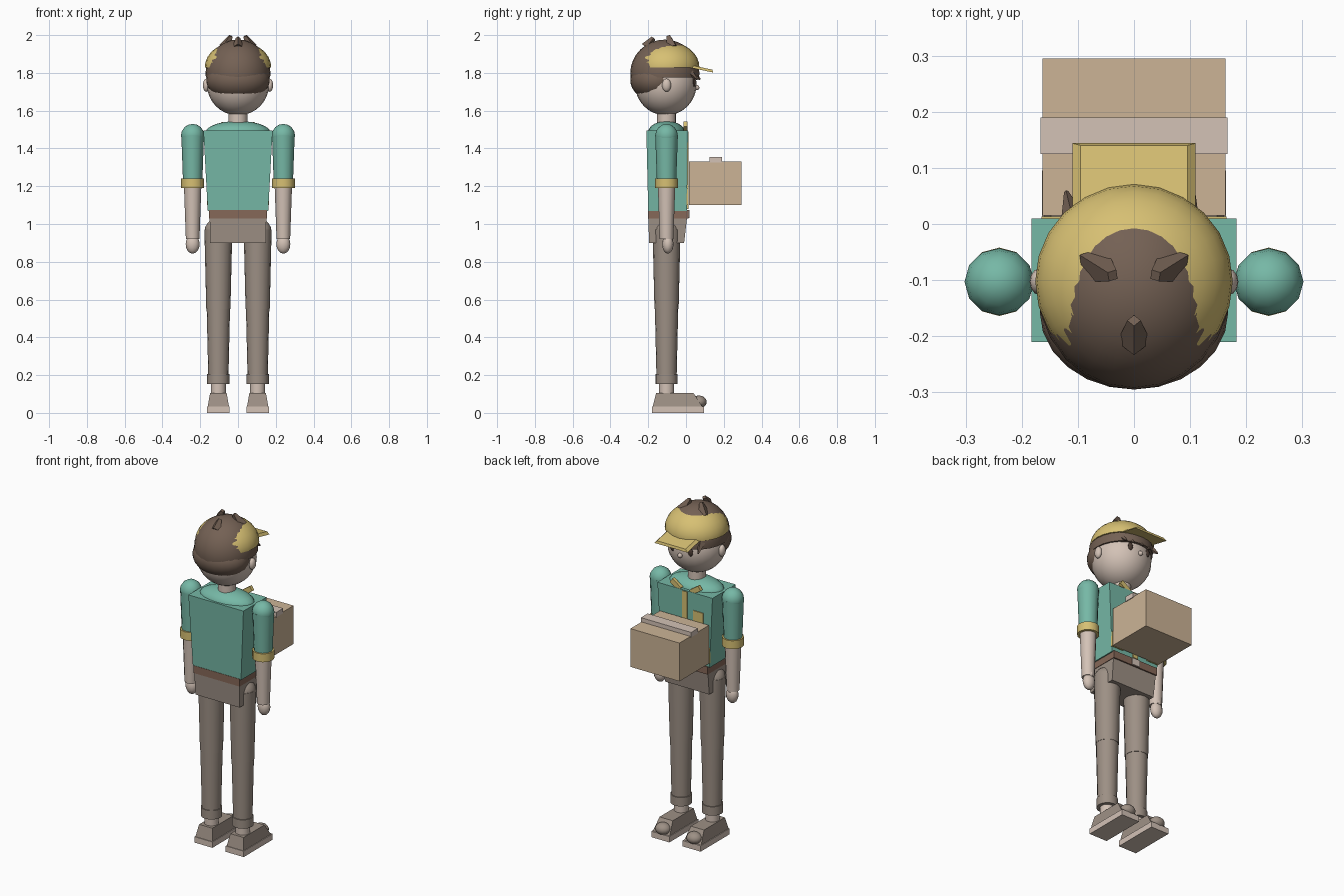
import bpy, bmesh, math
from mathutils import Matrix, Vector

if "Cube" in bpy.data.objects:
    bpy.data.objects.remove(bpy.data.objects["Cube"])

YC = -0.103  # depth of the body axis


def material(name, rgb):
    lin = [((c / 255 + 0.055) / 1.055) ** 2.4 for c in rgb] + [1]
    m = bpy.data.materials.new(name)
    m.use_nodes = True
    m.diffuse_color = lin
    m.node_tree.nodes["Principled BSDF"].inputs["Base Color"].default_value = lin
    return m


TEAL = material("teal cloth", (118, 184, 166))
YELLOW = material("yellow trim", (215, 192, 115))
HAIR = material("brown hair", (116, 97, 84))
SKIN = material("pale skin", (211, 194, 182))
GREY = material("grey brown cloth", (157, 144, 133))
BELT = material("belt brown", (134, 104, 88))
BOX = material("cardboard", (204, 180, 150))
EYE = material("dark eye", (75, 60, 52))


def finish(name, bm, mat, smooth=False):
    bmesh.ops.recalc_face_normals(bm, faces=bm.faces)
    me = bpy.data.meshes.new(name)
    bm.to_mesh(me)
    bm.free()
    me.materials.append(mat)
    ob = bpy.data.objects.new(name, me)
    bpy.context.collection.objects.link(ob)
    if smooth:
        bpy.ops.object.select_all(action='DESELECT')
        ob.select_set(True)
        bpy.context.view_layer.objects.active = ob
        bpy.ops.object.shade_smooth_by_angle(angle=math.radians(45))
    return ob


def ellipsoid(name, center, radii, mat, seg=20, cut=None):
    """Ellipsoid, optionally keeping only what lies above height cut."""
    bm = bmesh.new()
    bmesh.ops.create_uvsphere(bm, u_segments=seg, v_segments=seg * 2 // 3, radius=1)
    bm.transform(Matrix.Translation(center) @ Matrix.Diagonal((*radii, 1)))
    if cut is not None:
        geom = bm.verts[:] + bm.edges[:] + bm.faces[:]
        bmesh.ops.bisect_plane(bm, geom=geom, plane_co=(0, 0, cut),
                               plane_no=(0, 0, 1), clear_inner=True)
        bmesh.ops.holes_fill(bm, edges=[e for e in bm.edges if e.is_boundary])
    return finish(name, bm, mat, True)


def tube(name, start, end, r0, r1, mat, sides=16, smooth=True):
    a, b = Vector(start), Vector(end)
    bm = bmesh.new()
    bmesh.ops.create_cone(bm, cap_ends=True, segments=sides, radius1=r0,
                          radius2=r1, depth=(b - a).length)
    turn = (b - a).to_track_quat('Z', 'Y').to_matrix().to_4x4()
    bm.transform(Matrix.Translation((a + b) / 2) @ turn)
    return finish(name, bm, mat, smooth)


def block(name, x, y, z, mat, top_x=None, top_y=None, turn=None):
    """Box from (min, max) ranges; the top may have its own x and y ranges."""
    bm = bmesh.new()
    low = [bm.verts.new((i, j, z[0])) for i, j in
           ((x[0], y[0]), (x[1], y[0]), (x[1], y[1]), (x[0], y[1]))]
    tx, ty = top_x or x, top_y or y
    high = [bm.verts.new((i, j, z[1])) for i, j in
            ((tx[0], ty[0]), (tx[1], ty[0]), (tx[1], ty[1]), (tx[0], ty[1]))]
    bm.faces.new(low)
    bm.faces.new(high)
    for i in range(4):
        k = (i + 1) % 4
        bm.faces.new((low[i], low[k], high[k], high[i]))
    if turn:
        angle, axis = turn
        mid = Vector((sum(x) / 2, sum(y) / 2, sum(z) / 2))
        bmesh.ops.rotate(bm, verts=bm.verts, cent=mid, matrix=Matrix.Rotation(angle, 3, axis))
    return finish(name, bm, mat)


def span(c, half):
    return (c - half, c + half)


# Torso, belt and hips
block("torso", span(0, .16), (-.2, .005), (1.07, 1.495), TEAL, span(0, .183), (-.21, .01))
ellipsoid("shoulder_yoke", (0, YC, 1.485), (.172, .098, .06), TEAL)
block("belt", span(0, .153), (-.202, .013), (1.03, 1.075), BELT)
block("belt_buckle", span(0, .025), (.011, .019), (1.032, 1.073), SKIN)
block("hips", span(0, .147), (-.195, -.01), (.9, 1.03), GREY, span(0, .15), (-.2, .005))
block("placket", span(0, .016), (.003, .014), (1.08, 1.49), YELLOW)
block("chest_pocket", span(-.09, .033), (.004, .014), (1.3, 1.39), YELLOW)
tube("neck", (0, YC, 1.52), (0, YC, 1.63), .05, .05, SKIN)

# Head
ellipsoid("head", (0, -.107, 1.74), (.165, .163, .165), SKIN, 24)
ellipsoid("nose", (0, .056, 1.722), (.014, .015, .014), SKIN, 12)

# Hair: crown, nape and spiky locks
ellipsoid("hair_crown", (0, -.112, 1.798), (.172, .183, .178), HAIR, 24, 1.775)
ellipsoid("hair_nape", (0, -.157, 1.76), (.168, .138, .108), HAIR, 24)
tube("back_tuft", (0, -.21, 1.935), (0, -.172, 1.985), .03, .012, HAIR, 4, False)
for x in (-.115, -.055, .0, .055, .1):
    tube("fringe_lock", (x * .9, .01 - abs(x) * .2, 1.83),
         (x * 1.05, .075 - abs(x) * .15, 1.765), .03, .004, HAIR, 4, False)

# Cap and visor
ellipsoid("cap", (0, -.102, 1.83), (.176, .173, .136), YELLOW, 24, 1.828)
block("visor", span(0, .11), (.0, .147), (1.817, 1.831), YELLOW,
      span(0, .095), (.0, .14), (math.radians(-12), 'X'))

# Carried parcel
block("parcel", span(0, .163), (.015, .295), (1.1, 1.33), BOX)
block("parcel_tape", span(0, .167), (.125, .19), (1.325, 1.355), SKIN)

# Paired parts
for s, side in ((1, "left"), (-1, "right")):
    def part(n):
        return f"{side}_{n}"

    # Face and hair
    ellipsoid(part("ear"), (s * .168, YC, 1.735), (.018, .024, .035), SKIN, 12)
    ellipsoid(part("eye"), (s * .058, .041, 1.75), (.017, .009, .024), EYE, 12)
    tube(part("crown_tuft"), (s * .07, -.072, 1.93), (s * .038, -.092, 1.995),
         .037, .012, HAIR, 4, False)

    # Shirt trim
    block(part("collar"), span(s * .065, .035), (-.012, .008), (1.495, 1.525), YELLOW,
          turn=(-s * .6, 'Y'))
    block(part("hip_pocket"), span(s * .125, .04), (.002, .013), (1.1, 1.19), YELLOW)

    # Arm
    ax = s * .24
    ellipsoid(part("shoulder"), (ax, YC, 1.468), (.062, .06, .062), TEAL, 12)
    tube(part("sleeve"), (ax, YC, 1.22), (ax, YC, 1.47), .051, .06, TEAL, 12)
    tube(part("sleeve_cuff"), (ax, YC, 1.19), (ax, YC, 1.24), .061, .061, YELLOW, 12)
    tube(part("forearm"), (ax, YC, .92), (ax, YC, 1.2), .036, .046, SKIN, 12)
    ellipsoid(part("hand"), (ax, -.096, .893), (.037, .03, .05), SKIN, 12)
    ellipsoid(part("thumb"), (ax, -.08, .935), (.014, .014, .03), SKIN, 12)

    # Leg
    hx, fx = s * .104, s * .104
    ellipsoid(part("hip_joint"), (hx, YC, .96), (.074, .07, .07), GREY, 16)
    tube(part("thigh"), (hx, YC, .55), (hx, YC, .97), .064, .074, GREY)
    tube(part("shin"), (fx, YC, .17), (hx, YC, .56), .053, .062, GREY)
    tube(part("trouser_cuff"), (fx, YC, .152), (fx, YC, .205), .059, .059, GREY)
    tube(part("ankle"), (fx, YC, .09), (fx, YC, .16), .04, .04, SKIN)

    # Shoe
    block(part("sole"), span(fx, .06), (-.18, .095), (0, .035), SKIN)
    block(part("shoe"), span(fx, .056), (-.176, .085), (.035, .105), GREY,
          span(fx, .044), (-.158, .04))
    ellipsoid(part("toe_cap"), (fx, .068, .058), (.046, .042, .034), GREY, 14)
